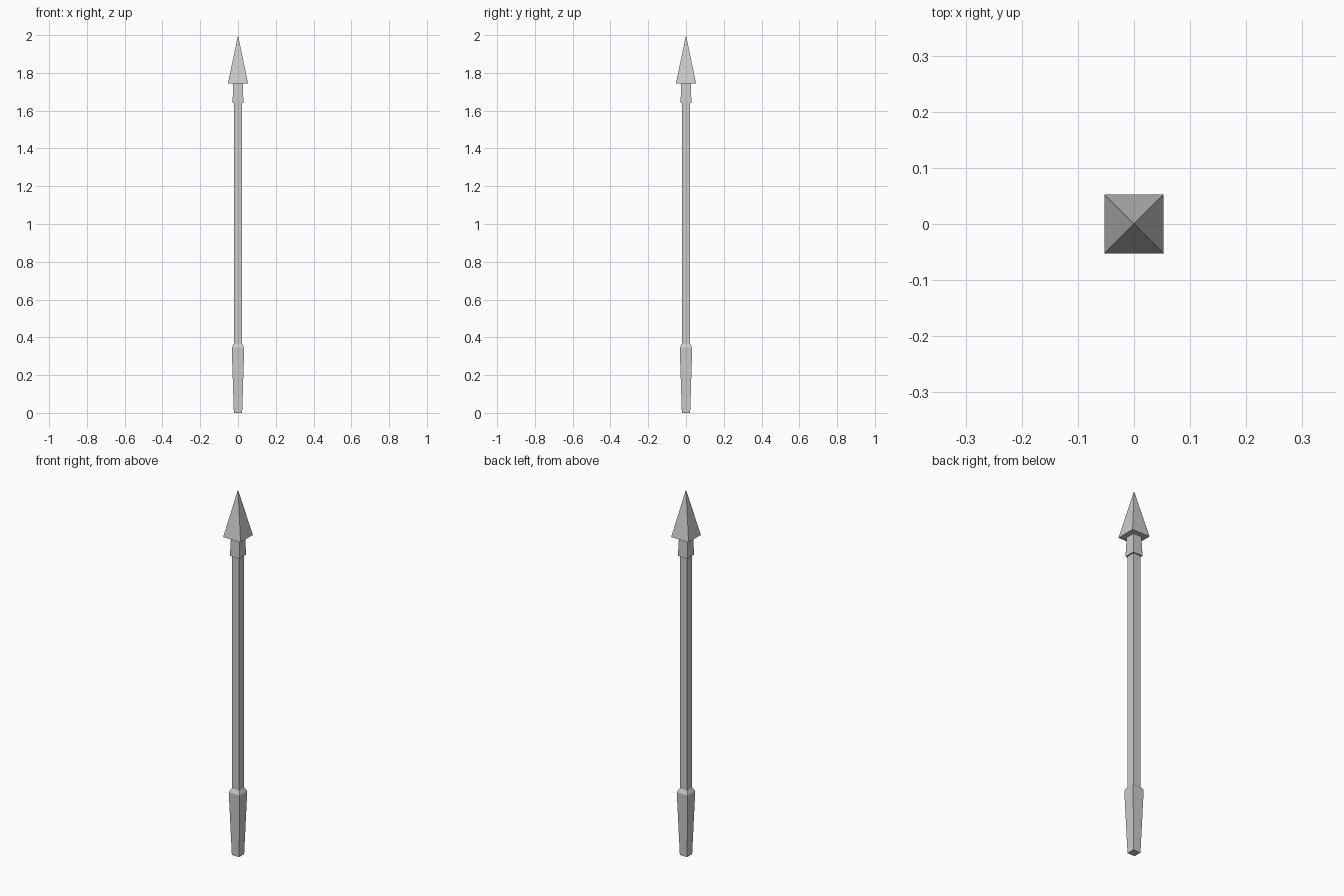
import bpy, bmesh

if "Cube" in bpy.data.objects:
    bpy.data.objects.remove(bpy.data.objects["Cube"])


def square_loft(name, sections):
    """Stack of square rings (z, half width); half width 0 makes a point."""
    bm = bmesh.new()
    rings = []
    for z, h in sections:
        if h == 0:
            rings.append([bm.verts.new((0, 0, z))])
        else:
            rings.append([bm.verts.new((sx * h, sy * h, z))
                          for sx, sy in ((-1, -1), (1, -1), (1, 1), (-1, 1))])
    for a, b in zip(rings, rings[1:]):
        for i in range(4):
            j = (i + 1) % 4
            top = [b[0]] if len(b) == 1 else [b[j], b[i]]
            bm.faces.new([a[i], a[j]] + top)
    # end caps
    for ring in (rings[0][::-1], rings[-1]):
        if len(ring) == 4:
            bm.faces.new(ring)
    bmesh.ops.recalc_face_normals(bm, faces=bm.faces)
    mesh = bpy.data.meshes.new(name)
    bm.to_mesh(mesh)
    bm.free()
    obj = bpy.data.objects.new(name, mesh)
    bpy.context.collection.objects.link(obj)
    return obj


# long wooden pole
square_loft("shaft", [(0.34, 0.022), (1.745, 0.022)])
# tapered butt with a bevelled shoulder
square_loft("butt_grip", [(0, 0.022), (0.345, 0.033), (0.365, 0.022)])
# socket below the head
square_loft("collar", [(1.64, 0.029), (1.745, 0.025)])
# pyramid point
square_loft("spearhead", [(1.745, 0.053), (2.0, 0)])
